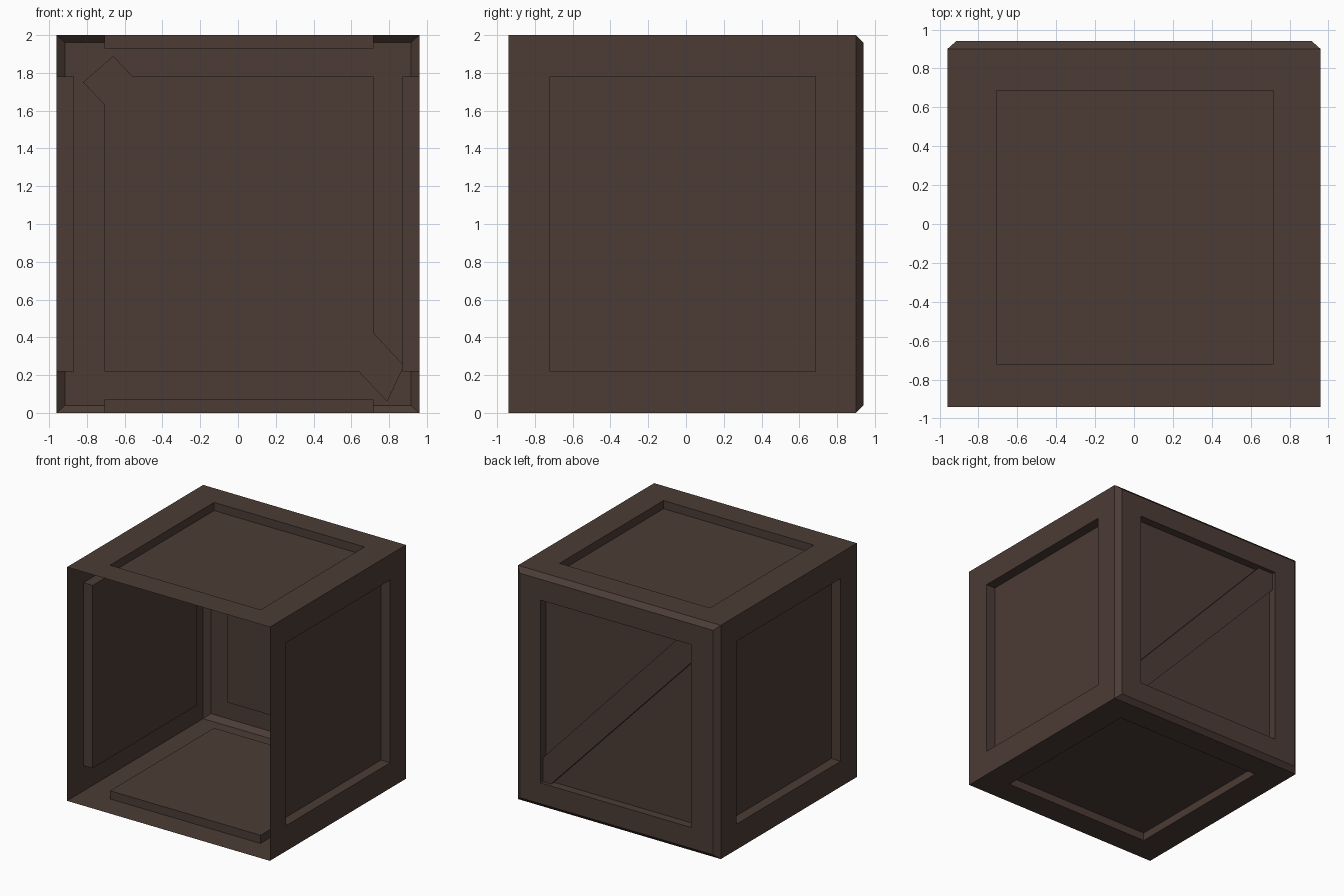
import bpy, bmesh
from mathutils import Vector

if "Cube" in bpy.data.objects:
    bpy.data.objects.remove(bpy.data.objects["Cube"])

wood = bpy.data.materials.new("dark brown wood")
wood.diffuse_color = (0.072, 0.045, 0.036, 1)
wood.use_nodes = True
wood.node_tree.nodes["Principled BSDF"].inputs["Base Color"].default_value = wood.diffuse_color


def finish(bm, name):
    mesh = bpy.data.meshes.new(name)
    bm.to_mesh(mesh)
    bm.free()
    mesh.materials.append(wood)
    obj = bpy.data.objects.new(name, mesh)
    bpy.context.collection.objects.link(obj)


# Open-fronted crate shell: front rim, back rim, chamfered back
bm = bmesh.new()
rings = []
for y, w, z0, z1 in ((-0.94, 0.96, 0, 2), (0.90, 0.96, 0, 2), (0.94, 0.915, 0.04, 1.96)):
    rings.append([bm.verts.new(p) for p in ((-w, y, z0), (w, y, z0), (w, y, z1), (-w, y, z1))])
faces = []
for a, b in zip(rings, rings[1:]):
    for i in range(4):
        j = (i + 1) % 4
        faces.append(bm.faces.new((a[i], a[j], b[j], b[i])))
back = bm.faces.new(rings[2])
bmesh.ops.recalc_face_normals(bm, faces=bm.faces)
if back.normal.y < 0:
    bmesh.ops.reverse_faces(bm, faces=bm.faces)

# Recessed panel on each wall, pushed inwards
center = Vector((0.005, -0.017, 1.0))
half = Vector((0.712, 0.703, 0.782))
for f in faces[:4] + [back]:
    axis = max(range(3), key=lambda k: abs(f.normal[k]))
    depth = 0.088 if axis == 0 else 0.07
    inward = -f.normal.copy() * depth
    bmesh.ops.inset_individual(bm, faces=[f], thickness=0.15)
    for v in f.verts:
        for k in range(3):
            if k != axis:
                v.co[k] = center[k] + (half[k] if v.co[k] > center[k] else -half[k])
    panel = bmesh.ops.extrude_discrete_faces(bm, faces=[f])["faces"][0]
    bmesh.ops.translate(bm, verts=panel.verts, vec=inward)
finish(bm, "crate_shell")

# Diagonal brace lying in the back recess
bm = bmesh.new()
outline = ((-0.82, 1.75), (-0.66, 1.89), (0.88, 0.25), (0.79, 0.06))
face = bm.faces.new([bm.verts.new((x, 0.91, z)) for x, z in outline])
ext = bmesh.ops.extrude_face_region(bm, geom=[face], use_keep_orig=True)
bmesh.ops.translate(bm, vec=(0, -0.035, 0),
                    verts=[g for g in ext["geom"] if isinstance(g, bmesh.types.BMVert)])
bmesh.ops.recalc_face_normals(bm, faces=bm.faces)
finish(bm, "diagonal_brace")
